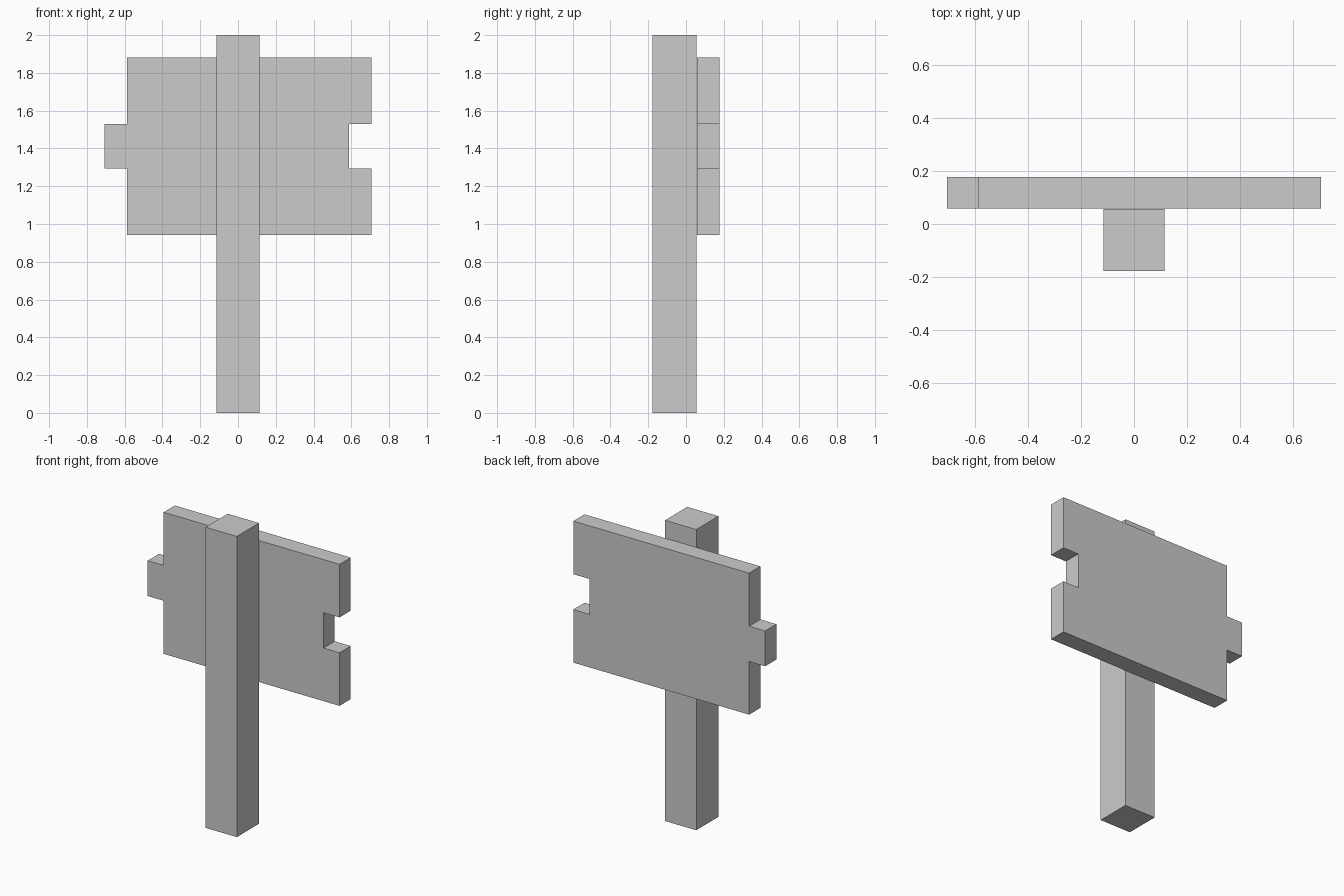
import bpy

if "Cube" in bpy.data.objects:
    bpy.data.objects.remove(bpy.data.objects["Cube"])

U = 2 / 17  # one grid unit of the blocky design


def extrude_profile(name, profile, y0, y1):
    """Extrude a closed x-z outline (counter-clockwise from the front) from y0 to y1."""
    n = len(profile)
    verts = [(x, y, z) for y in (y0, y1) for x, z in profile]
    faces = [list(range(n)), list(range(2 * n - 1, n - 1, -1))]
    faces += [[i, i + n, (i + 1) % n + n, (i + 1) % n] for i in range(n)]
    mesh = bpy.data.meshes.new(name)
    mesh.from_pydata(verts, [], faces)
    mesh.update()
    obj = bpy.data.objects.new(name, mesh)
    bpy.context.collection.objects.link(obj)
    return obj


# Square upright post
w = 0.115
extrude_profile("post", [(-w, 0), (w, 0), (w, 2), (-w, 2)], -1.5 * U, 0.48 * U)

# Sign board: tab on the left edge, matching notch on the right edge
right_edge = [(6, 8), (6, 11), (5, 11), (5, 13), (6, 13), (6, 16)]
left_edge = [(x - 11, z) for x, z in reversed(right_edge)]
left_edge = [(-5, z) if z in (8, 16) else (x, z) for x, z in left_edge]
board = right_edge + [(-5, 16), (-5, 13), (-6, 13), (-6, 11), (-5, 11), (-5, 8)]
extrude_profile("sign_board", [(x * U, z * U) for x, z in board], 0.5 * U, 1.5 * U)
